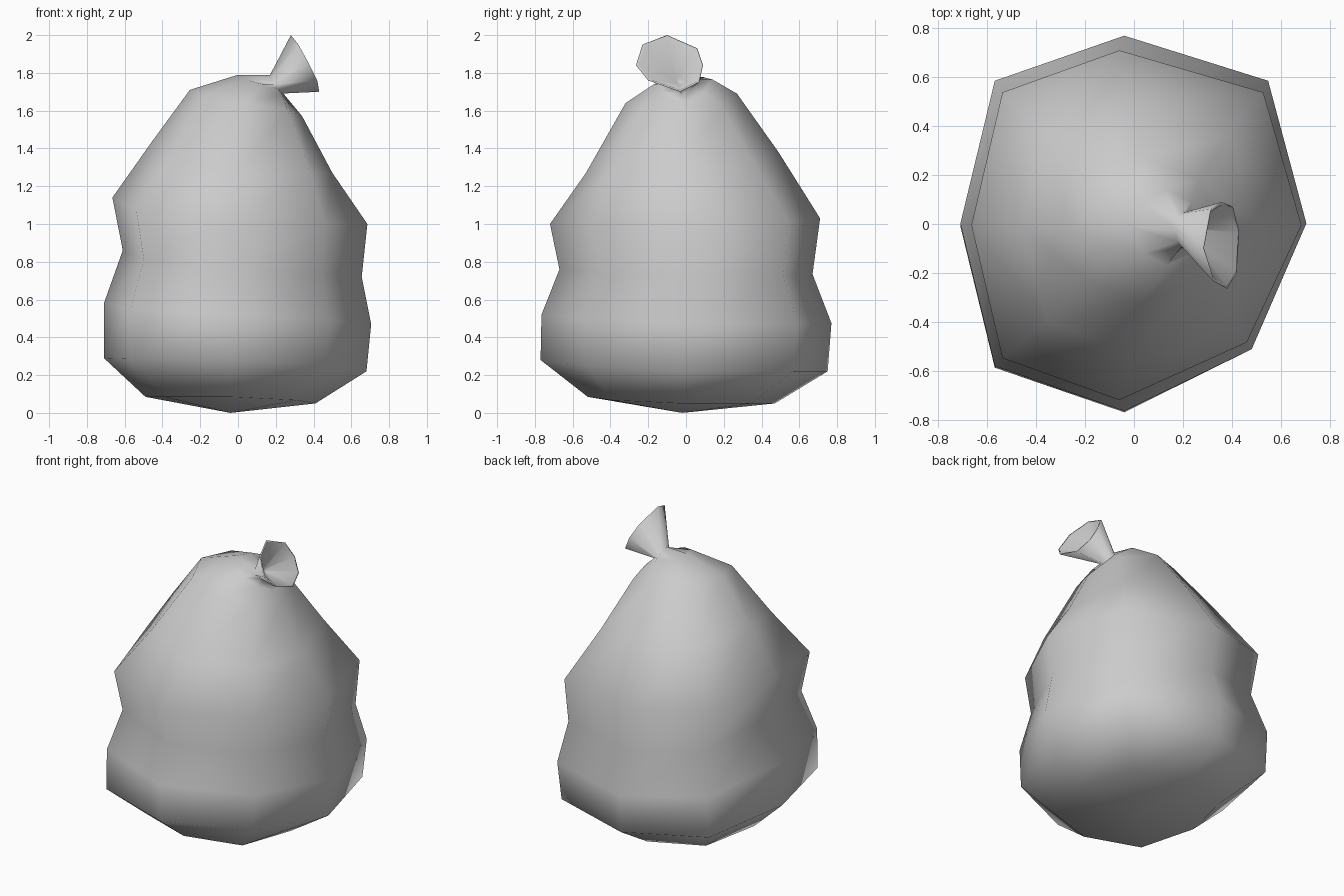
import bpy, bmesh
from mathutils import Vector

if "Cube" in bpy.data.objects:
    bpy.data.objects.remove(bpy.data.objects["Cube"])

# Sack rings: (x, z) of right and left points, (y, z) of back and front points,
# x of the front/back points, diagonal fullness
RINGS = [
    ((0.41, .05), (-.49, .085), (.47, .05), (-.52, .085), -.04, .78),
    ((0.68, .22), (-.71, .29), (.75, .22), (-.77, .28), -.04, .79),
    ((0.705, .47), (-.71, .58), (.77, .475), (-.765, .52), -.04, .79),
    ((0.655, .72), (-.61, .86), (.67, .735), (-.67, .76), -.05, .80),
    ((0.685, 1.0), (-.665, 1.14), (.71, 1.03), (-.72, 1.0), -.06, .79),
    ((0.50, 1.27), (-.46, 1.43), (.49, 1.38), (-.53, 1.27), -.01, .77),
    ((0.34, 1.57), (-.255, 1.71), (.27, 1.69), (-.32, 1.64), .04, .74),
    ((0.275, 1.63), (0.0, 1.79), (.14, 1.765), (-.17, 1.74), .13, .72),
    ((0.22, 1.69), (.17, 1.79), (.045, 1.74), (-.095, 1.74), .195, .71),
]
# Flared mouth above the tie
MOUTH = [(.43, -.03, 1.70), (.405, .07, 1.75), (.36, .09, 1.84), (.31, .06, 1.93),
         (.28, -.10, 2.0), (.32, -.23, 1.95), (.38, -.265, 1.84), (.42, -.20, 1.76)]


def ring_points(right, left, back, front, cx, full):
    """Eight points round the sack, counter-clockwise from +x."""
    cy = (back[0] + front[0]) / 2
    r = Vector((right[0], cy, right[1]))
    l = Vector((left[0], cy, left[1]))
    b = Vector((cx, back[0], back[1]))
    f = Vector((cx, front[0], front[1]))
    axis = [r, b, l, f]
    out = []
    for i, p in enumerate(axis):
        q = axis[(i + 1) % 4]
        k = full
        if p is f and right[0] > .6:      # flatter front right corner
            k = .70
        d = Vector((cx + (p.x + q.x - 2 * cx) * k,
                    cy + (p.y + q.y - 2 * cy) * (k - .03),
                    (p.z + q.z) / 2))
        out += [p, d]
    return out


def bridge(bm, a, b):
    for i in range(8):
        j = (i + 1) % 8
        bm.faces.new((a[i], a[j], b[j], b[i]))


bm = bmesh.new()
loops = [[bm.verts.new(p) for p in ring_points(*r)] for r in RINGS]
rim = [Vector(p) for p in MOUTH]
mid = sum(rim, Vector()) / 8
neck = Vector((.20, -.025, 1.74))
loops.append([bm.verts.new(p) for p in rim])
# Inner lining of the mouth
loops.append([bm.verts.new(p.lerp(mid, .07)) for p in rim])
loops.append([bm.verts.new(neck.lerp(p, .12)) for p in rim])
for a, b in zip(loops, loops[1:]):
    bridge(bm, a, b)
bm.faces.new(loops[-1])

# Sagging underside
base = bm.verts.new((-.04, -.02, 0))
for i in range(8):
    bm.faces.new((loops[0][(i + 1) % 8], loops[0][i], base))

bmesh.ops.recalc_face_normals(bm, faces=bm.faces)
mesh = bpy.data.meshes.new("tied_sack")
bm.to_mesh(mesh)
bm.free()
mesh.shade_smooth()
bpy.context.collection.objects.link(bpy.data.objects.new("tied_sack", mesh))
